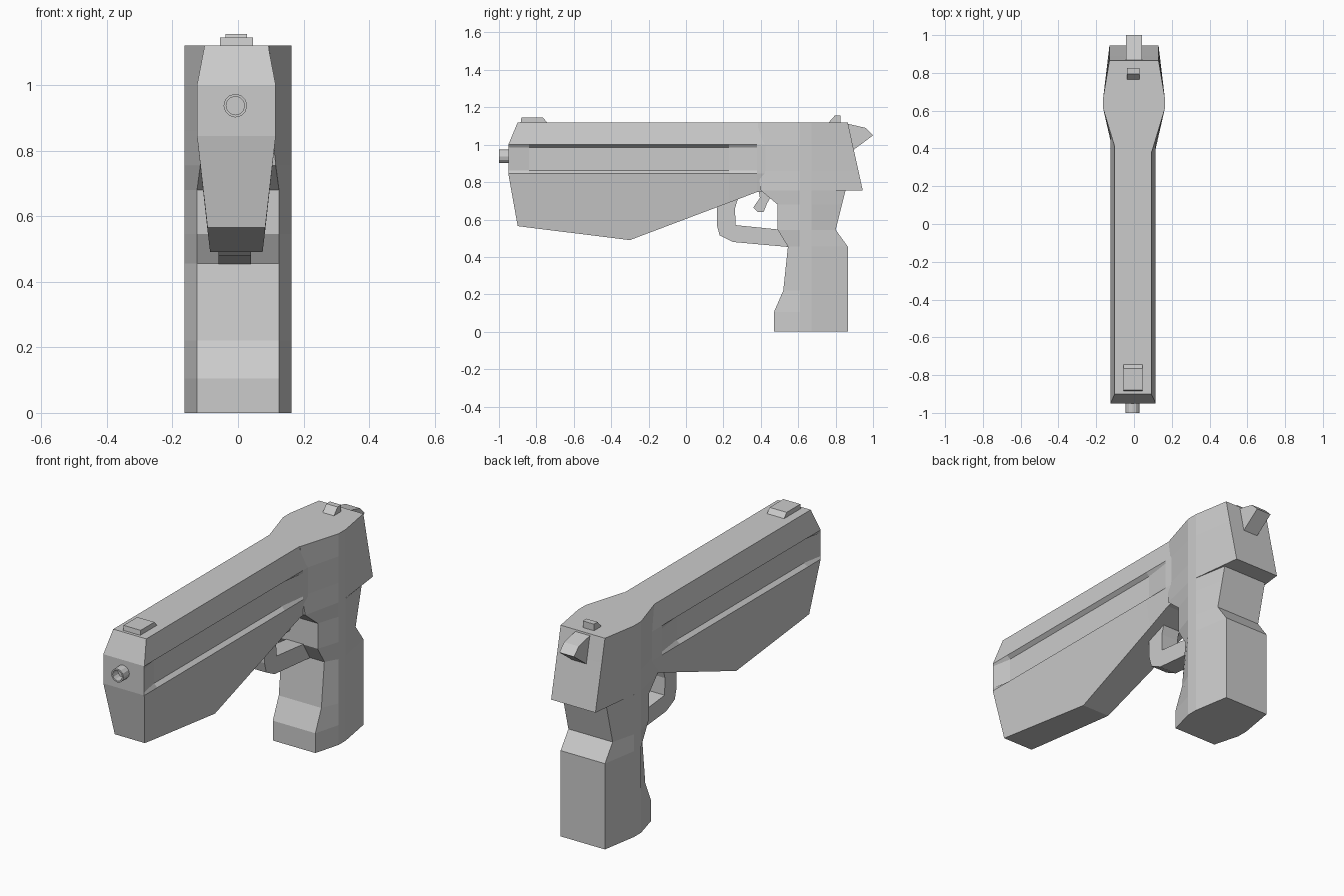
import bpy, bmesh, math

if "Cube" in bpy.data.objects:
    bpy.data.objects.remove(bpy.data.objects["Cube"])


def finish(name, bm):
    bmesh.ops.recalc_face_normals(bm, faces=bm.faces)
    me = bpy.data.meshes.new(name)
    bm.to_mesh(me)
    bm.free()
    ob = bpy.data.objects.new(name, me)
    bpy.context.collection.objects.link(ob)
    return ob


def loft(name, sections, cx=0.0):
    """Skin half sections (x, y, z), each mirrored across x, with closed ends."""
    bm = bmesh.new()
    rings = []
    for s in sections:
        pts = s + [(-x, y, z) for x, y, z in reversed(s)]
        rings.append([bm.verts.new((x + cx, y, z)) for x, y, z in pts])
    for a, b in zip(rings, rings[1:]):
        for i in range(len(a)):
            j = (i + 1) % len(a)
            bm.faces.new((a[i], a[j], b[j], b[i]))
    # end caps as horizontal strips of quads
    for r in (rings[0], rings[-1]):
        n = len(r)
        for i in range(n // 2 - 1):
            bm.faces.new((r[i], r[i + 1], r[n - 2 - i], r[n - 1 - i]))
    bmesh.ops.remove_doubles(bm, verts=bm.verts, dist=1e-5)
    return finish(name, bm)


def plate(name, profile, half, cx=0.0):
    """Extrude a (y, z) outline across x."""
    bm = bmesh.new()
    f = bm.faces.new([bm.verts.new((cx - half, y, z)) for y, z in profile])
    ext = bmesh.ops.extrude_face_region(bm, geom=[f])["geom"]
    moved = [v for v in ext if isinstance(v, bmesh.types.BMVert)]
    bmesh.ops.translate(bm, verts=moved, vec=(2 * half, 0, 0))
    bmesh.ops.triangulate(bm, faces=[f for f in bm.faces if len(f.verts) > 4])
    return finish(name, bm)


# Slide and frame: stations along y with a shallow side groove
def body_section(y, zb, groove, wb=0.08, y_top=None):
    yt = y if y_top is None else y_top
    return [(0.097, yt, 1.12), (0.12, y, 1.0), (0.12 - groove, y, 0.985),
            (0.12 - groove, y, 0.862), (0.12, y, 0.845), (wb, yt, zb)]


loft("slide_and_frame", [
    body_section(-0.95, 0.565, 0.0, 0.088, y_top=-0.9),
    body_section(-0.84, 0.557, 0.02, 0.088),
    body_section(-0.3, 0.49, 0.02, 0.08),
    body_section(0.23, 0.69, 0.02, 0.098),
    body_section(0.38, 0.747, 0.0, 0.105),
    body_section(0.5, 0.765, 0.0, 0.105)], cx=-0.005)

# Grip and rear block: levels (z, front y, front half width, back y)
levels = [(0, 0.47, 0.125, 0.865), (0.105, 0.47, 0.125, 0.865),
          (0.22, 0.52, 0.125, 0.865), (0.455, 0.545, 0.125, 0.865),
          (0.545, 0.49, 0.125, 0.80), (0.68, 0.49, 0.125, 0.834),
          (0.755, 0.40, 0.115, 0.853), (0.756, 0.40, 0.115, 0.945),
          (0.86, 0.385, 0.105, 0.922), (1.0, 0.385, 0.105, 0.891),
          (1.12, 0.385, 0.095, 0.865)]
loft("grip", [[(wf, yf, z), (0.163, 0.61, z), (0.163, 0.67, z), (0.13, yb, z)]
              for z, yf, wf, yb in levels])

# Trigger guard and trigger
plate("trigger_guard", [(0.165, 0.64), (0.165, 0.57), (0.18, 0.515), (0.25, 0.48),
                        (0.56, 0.452), (0.56, 0.54), (0.49, 0.547), (0.265, 0.57),
                        (0.262, 0.66), (0.28, 0.72), (0.165, 0.69)], 0.05, -0.01)
plate("trigger", [(0.385, 0.78), (0.395, 0.715), (0.36, 0.665), (0.385, 0.64),
                  (0.415, 0.64), (0.435, 0.69), (0.46, 0.73), (0.46, 0.78)], 0.025, -0.01)

# Hammer
plate("hammer", [(0.85, 1.115), (0.96, 1.09), (1.0, 1.05), (0.89, 0.968), (0.85, 0.968)], 0.043)

# Sights
plate("front_sight", [(-0.885, 1.11), (-0.88, 1.145), (-0.765, 1.145), (-0.735, 1.11)],
      0.05, -0.005)
plate("rear_sight", [(0.755, 1.11), (0.795, 1.155), (0.825, 1.155), (0.825, 1.11)],
      0.033, -0.005)

# Hollow muzzle
bm = bmesh.new()
n = 12
rings = []
for r, y in ((0.036, -0.94), (0.036, -1.0), (0.028, -1.0), (0.028, -0.955)):
    rings.append([bm.verts.new((-0.008 + r * math.cos(2 * math.pi * i / n), y,
                                0.937 + r * math.sin(2 * math.pi * i / n))) for i in range(n)])
for a, b in zip(rings, rings[1:]):
    for i in range(n):
        j = (i + 1) % n
        bm.faces.new((a[i], a[j], b[j], b[i]))
bm.faces.new(rings[0])
bm.faces.new(rings[-1])
finish("muzzle", bm)
